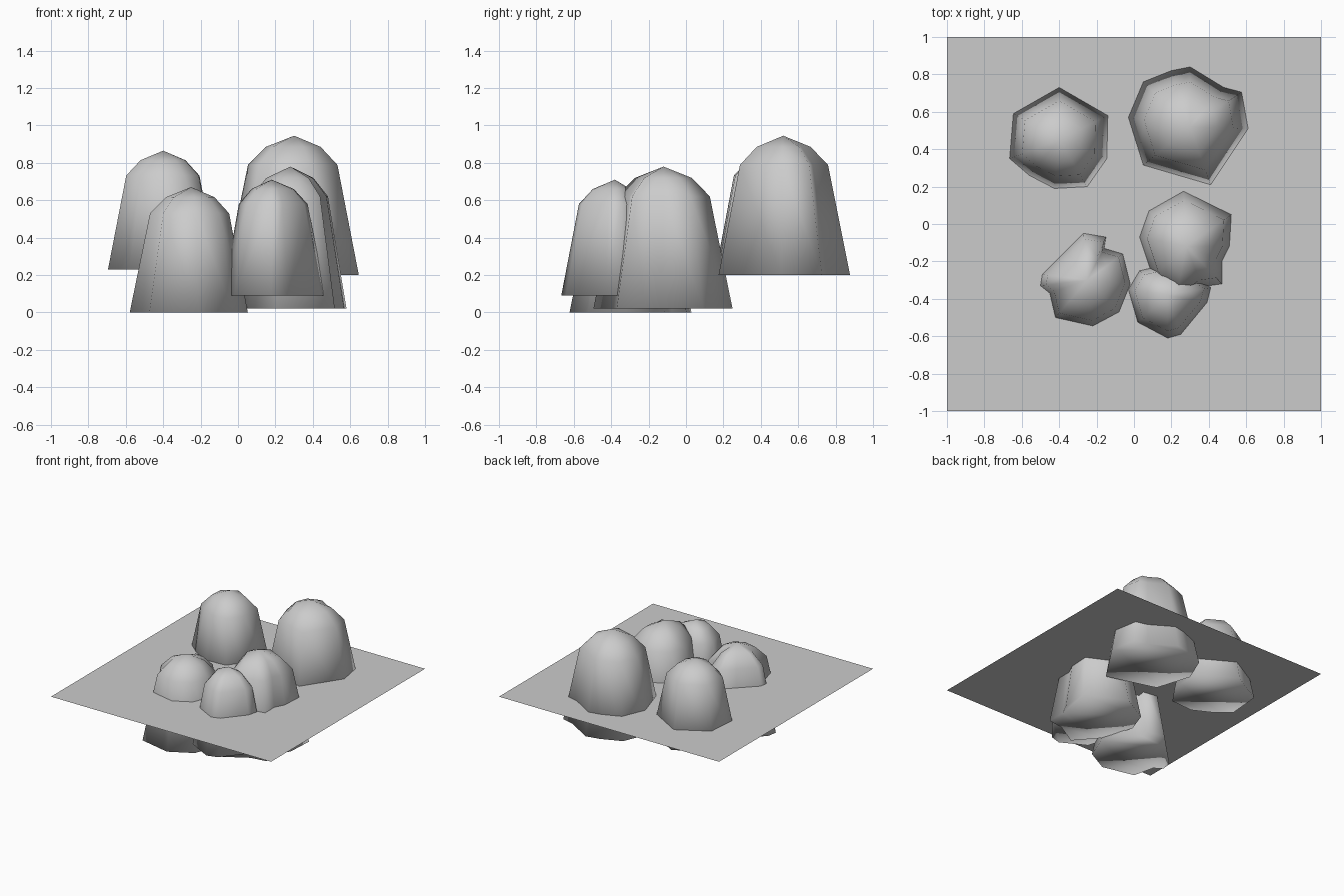
import bpy, bmesh

if "Cube" in bpy.data.objects:
    bpy.data.objects.remove(bpy.data.objects["Cube"])

stone = bpy.data.materials.new("stone_grey")
stone.diffuse_color = (0.6, 0.6, 0.6, 1)
stone.use_nodes = True
stone.node_tree.nodes["Principled BSDF"].inputs["Base Color"].default_value = stone.diffuse_color

PLANE_Z = 0.385
# (height fraction, radius scale) of each ring from the flat bottom upwards
RINGS = [(0.0, 1.0), (0.79, 0.67), (0.92, 0.41)]


def add_object(name, bm, smooth):
    bmesh.ops.recalc_face_normals(bm, faces=bm.faces)
    mesh = bpy.data.meshes.new(name)
    bm.to_mesh(mesh)
    bm.free()
    for p in mesh.polygons:
        p.use_smooth = smooth
    mesh.materials.append(stone)
    bpy.context.collection.objects.link(bpy.data.objects.new(name, mesh))


def rock(name, centre, z0, z1, outline):
    """Tapered boulder; outline is its section where it meets the sheet."""
    cx, cy = centre
    t = (PLANE_Z - z0) / (z1 - z0)
    f = 1 - t / RINGS[1][0] * (1 - RINGS[1][1])
    bm = bmesh.new()
    rings = [[bm.verts.new((cx + (x - cx) * s / f, cy + (y - cy) * s / f,
                            z0 + (z1 - z0) * h)) for x, y in outline]
             for h, s in RINGS]
    apex = bm.verts.new((cx, cy, z1))
    n = len(outline)
    bm.faces.new(rings[0])
    for i in range(n):
        j = (i + 1) % n
        for a, b in zip(rings, rings[1:]):
            bm.faces.new((a[i], a[j], b[j], b[i]))
        bm.faces.new((rings[-1][i], rings[-1][j], apex))
    add_object(name, bm, True)


# Five boulders
rock("rock_back_right", (0.3, 0.52), 0.2, 0.945,
     [(.05, .76), (.2, .82), (.3, .84), (.48, .73), (.575, .705),
      (.61, .51), (.41, .21), (.05, .315), (-.03, .57)])
rock("rock_back_left", (-0.4, 0.45), 0.23, 0.865,
     [(-.4, .73), (-.14, .58), (-.145, .35), (-.25, .2), (-.425, .19),
      (-.56, .26), (-.665, .35), (-.645, .59)])
rock("rock_middle_right", (0.28, -0.12), 0.02, 0.78,
     [(.265, .175), (.52, .05), (.51, -.12), (.47, -.2), (.47, -.32),
      (.365, -.335), (.22, -.42), (.1, -.28), (.03, -.07), (.08, .07)])
rock("rock_front_right", (0.18, -0.38), 0.09, 0.71,
     [(-.03, -.35), (.02, -.525), (.18, -.61), (.25, -.59), (.39, -.42),
      (.41, -.34), (.3, -.25), (.16, -.22), (.03, -.25)])
rock("rock_front_left", (-0.25, -0.3), 0.0, 0.67,
     [(-.27, -.05), (-.15, -.07), (-.16, -.13), (-.06, -.16), (-.02, -.32),
      (-.08, -.47), (-.22, -.545), (-.42, -.5), (-.45, -.37),
      (-.5, -.33), (-.49, -.27), (-.36, -.14)])

# Thin flat sheet the boulders poke through
bm = bmesh.new()
bm.faces.new([bm.verts.new((x, y, PLANE_Z))
              for x, y in ((-1, -1), (1, -1), (1, 1), (-1, 1))])
add_object("flat_sheet", bm, False)
